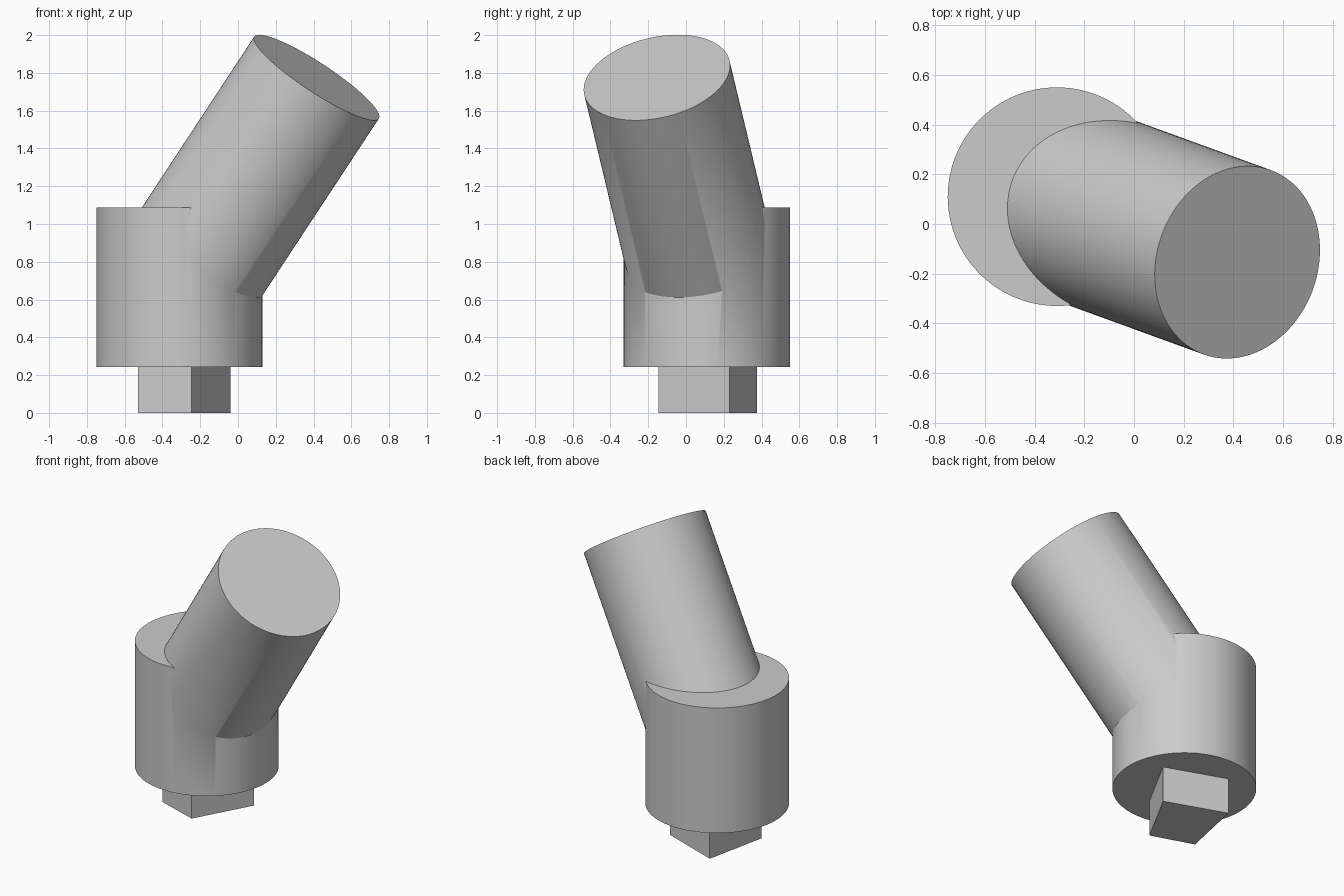
import bpy, bmesh
from math import radians
from mathutils import Matrix, Vector

cube = bpy.data.objects.get("Cube")
if cube:
    bpy.data.objects.remove(cube, do_unlink=True)

grey = bpy.data.materials.new("plain grey")
grey.use_nodes = True
COLOUR = (0.6, 0.6, 0.6, 1)
grey.diffuse_color = COLOUR
grey.node_tree.nodes["Principled BSDF"].inputs["Base Color"].default_value = COLOUR

CENTRE = Vector((-0.31, 0.11, 0))


def add_object(name, bm):
    bmesh.ops.recalc_face_normals(bm, faces=bm.faces)
    mesh = bpy.data.meshes.new(name)
    bm.to_mesh(mesh)
    bm.free()
    mesh.materials.append(grey)
    obj = bpy.data.objects.new(name, mesh)
    bpy.context.collection.objects.link(obj)
    return obj


def cylinder(name, radius, length, matrix):
    """Capped cylinder rising from the matrix origin along its z axis."""
    bm = bmesh.new()
    bmesh.ops.create_cone(bm, cap_ends=True, segments=96, radius1=radius,
                          radius2=radius, depth=length,
                          matrix=matrix @ Matrix.Translation((0, 0, length / 2)))
    return add_object(name, bm)


# Upright base drum
body = cylinder("body", 0.44, 0.845,
                Matrix.Translation(CENTRE + Vector((0, 0, 0.242))))

# Slanted arm, starting on the drum's axis
tilt = Matrix.Rotation(radians(-20), 4, "Z") @ Matrix.Rotation(radians(35), 4, "Y")
arm = cylinder("arm", 0.395, 1.347,
               Matrix.Translation(CENTRE + Vector((0, 0, 0.672))) @ tilt)

# Join drum and arm into one solid
union = body.modifiers.new("union", "BOOLEAN")
union.operation = "UNION"
union.solver = "EXACT"
union.object = arm
bpy.ops.object.select_all(action="DESELECT")
bpy.context.view_layer.objects.active = body
body.select_set(True)
bpy.ops.object.modifier_apply(modifier=union.name)
bpy.data.objects.remove(arm, do_unlink=True)
bpy.ops.object.shade_smooth_by_angle(angle=radians(30))

# Four-sided tapering peg under the drum
bm = bmesh.new()
corners = [(-0.245, -0.145), (-0.04, 0.23), (-0.44, 0.375), (-0.53, -0.05)]
foot = bm.faces.new([bm.verts.new((x, y, 0)) for x, y in corners])
side = bmesh.ops.extrude_face_region(bm, geom=[foot], use_keep_orig=True)
bmesh.ops.translate(bm, vec=(0, 0, 0.242),
                    verts=[v for v in side["geom"] if isinstance(v, bmesh.types.BMVert)])
add_object("peg", bm)
